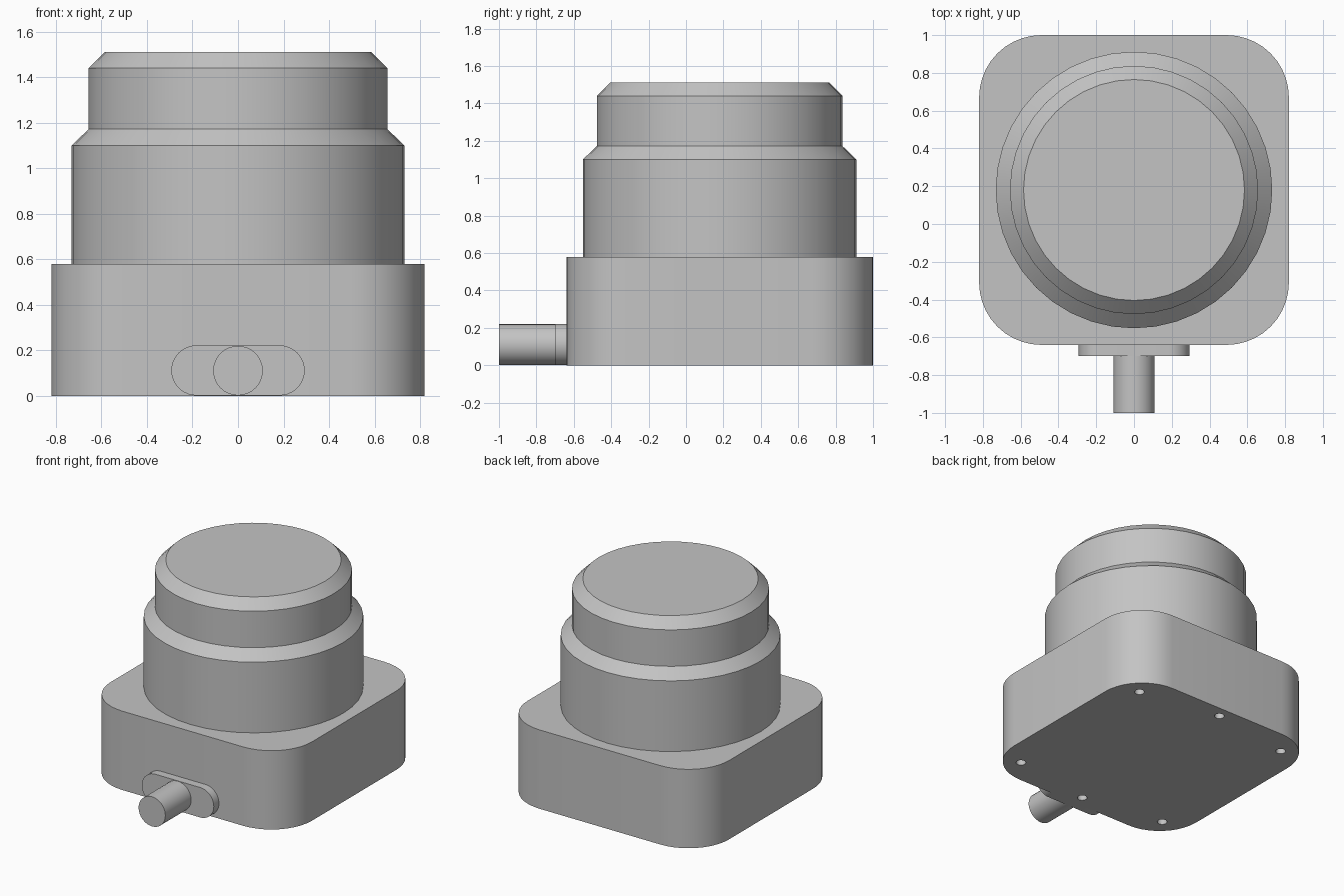
import bpy, bmesh
from math import pi, sin, cos
from mathutils import Matrix, Vector

if "Cube" in bpy.data.objects:
    bpy.data.objects.remove(bpy.data.objects["Cube"])

grey = bpy.data.materials.new("plain grey")
grey.use_nodes = True
grey.diffuse_color = (0.55, 0.55, 0.55, 1)
grey.node_tree.nodes["Principled BSDF"].inputs["Base Color"].default_value = (0.55, 0.55, 0.55, 1)

CY = 0.18  # centre of the housing along y


def finish(bm, name):
    bmesh.ops.recalc_face_normals(bm, faces=bm.faces)
    mesh = bpy.data.meshes.new(name)
    bm.to_mesh(mesh)
    bm.free()
    mesh.materials.append(grey)
    obj = bpy.data.objects.new(name, mesh)
    bpy.context.collection.objects.link(obj)
    return obj


def smooth(obj):
    bpy.ops.object.select_all(action='DESELECT')
    obj.select_set(True)
    bpy.context.view_layer.objects.active = obj
    bpy.ops.object.shade_smooth_by_angle(angle=pi / 6)


def rounded_slab(name, half_w, half_h, radius, depth, steps, matrix):
    """Rounded rectangle in local xy, extruded along local z."""
    bm = bmesh.new()
    outline = []
    for q, (sx, sy) in enumerate([(1, 1), (-1, 1), (-1, -1), (1, -1)]):
        for i in range(steps + 1):
            a = (q + i / steps) * pi / 2
            outline.append(bm.verts.new((sx * (half_w - radius) + radius * cos(a),
                                         sy * (half_h - radius) + radius * sin(a), 0)))
    bmesh.ops.remove_doubles(bm, verts=outline, dist=0.0005)
    face = bmesh.ops.contextual_create(bm, geom=bm.verts[:])["faces"]
    new = bmesh.ops.extrude_face_region(bm, geom=face)["geom"]
    bmesh.ops.translate(bm, vec=(0, 0, depth),
                        verts=[v for v in new if isinstance(v, bmesh.types.BMVert)])
    bm.transform(matrix)
    return finish(bm, name)


def lathe(name, profile, sides, matrix):
    """Closed solid of revolution from (radius, height) points."""
    bm = bmesh.new()
    rings = [[bm.verts.new((r * cos(2 * pi * i / sides), r * sin(2 * pi * i / sides), z))
              for i in range(sides)] for r, z in profile]
    for low, high in zip(rings, rings[1:]):
        for i in range(sides):
            j = (i + 1) % sides
            bm.faces.new((low[i], low[j], high[j], high[i]))
    bm.faces.new(rings[0])
    bm.faces.new(rings[-1])
    bm.transform(matrix)
    return finish(bm, name)


# Square base with rounded corners
base = rounded_slab("base", 0.82, 0.82, 0.33, 0.58, 10, Matrix.Translation((0, CY, 0)))

# Screw holes in the underside: four corners plus front and back middle
spots = [(x, y) for x in (-0.635, 0.635) for y in (-0.635, 0.635)] + [(0, -0.735), (0, 0.735)]
for x, y in spots:
    cutter = lathe("hole_cutter", [(0.034, -0.1), (0.034, 0.2)], 20,
                   Matrix.Translation((x, CY + y, 0)))
    cutter.hide_render = True
    cut = base.modifiers.new("screw_hole", 'BOOLEAN')
    cut.operation = 'DIFFERENCE'
    cut.solver = 'EXACT'
    cut.object = cutter
    bpy.context.view_layer.objects.active = base
    bpy.ops.object.modifier_apply(modifier=cut.name)
    bpy.data.objects.remove(cutter)
smooth(base)

# Stepped round head with two chamfers
head = lathe("round_head", [(0.732, 0.58), (0.732, 1.10), (0.657, 1.172), (0.657, 1.44),
                            (0.585, 1.512)], 40, Matrix.Translation((0, CY, 0)))
smooth(head)

# Cable gland plate and cable stub on the front
to_front = Matrix.Rotation(pi / 2, 4, 'X')
plate = rounded_slab("cable_plate", 0.293, 0.11, 0.1099, 0.06, 10,
                     Matrix.Translation((0, -0.64, 0.112)) @ to_front)
smooth(plate)
cable = lathe("cable_stub", [(0.109, 0), (0.109, 0.3)], 32,
              Matrix.Translation((0, -0.70, 0.111)) @ to_front)
smooth(cable)
